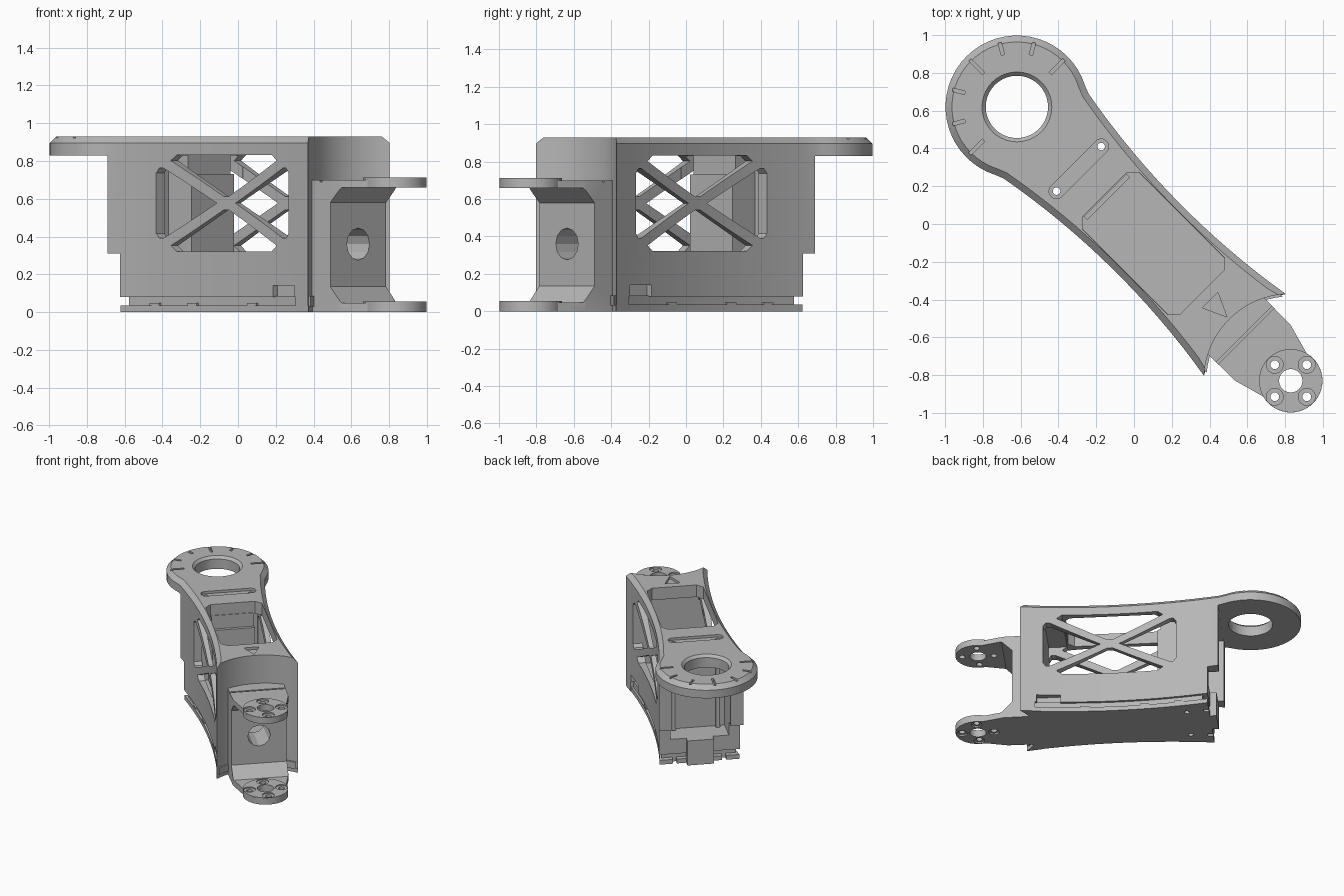
import bpy, bmesh
from math import sin, cos, pi, radians, hypot, atan2

if "Cube" in bpy.data.objects:
    bpy.data.objects.remove(bpy.data.objects["Cube"])

grey = bpy.data.materials.new("plain grey")
grey.use_nodes = True
grey.diffuse_color = (0.47, 0.47, 0.47, 1)
grey.node_tree.nodes["Principled BSDF"].inputs["Base Color"].default_value = (0.47, 0.47, 0.47, 1)

RING_U, RING_R = -0.877, 0.378      # ring centre along the arm and its radius
HORN_U, HORN_R = 1.174, 0.168       # servo horn centre and radius
BACK, TIP = -0.658, 0.83            # ends of the arm walls
parts = []


def prism(name, pts, lo, hi, axis="z", chamfer=None):
    """Extrude a 2D outline along an axis; optionally chamfer chosen top edges."""
    place = {"z": lambda a, b, c: (a, b, c),
             "v": lambda a, b, c: (a, c, b),
             "u": lambda a, b, c: (c, a, b)}[axis]
    bm = bmesh.new()
    low = [bm.verts.new(place(a, b, lo)) for a, b in pts]
    top = [bm.verts.new(place(a, b, hi)) for a, b in pts]
    bm.faces.new(low)
    bm.faces.new(top)
    for i in range(len(pts)):
        j = (i + 1) % len(pts)
        bm.faces.new((low[i], low[j], top[j], top[i]))
    bmesh.ops.recalc_face_normals(bm, faces=bm.faces)
    if chamfer:
        size, rule = chamfer
        edges = [e for e in bm.edges if all(v in top for v in e.verts)
                 and rule((e.verts[0].co + e.verts[1].co) / 2)]
        bmesh.ops.bevel(bm, geom=edges, offset=size, segments=1, affect="EDGES", profile=0.5)
    mesh = bpy.data.meshes.new(name)
    bm.to_mesh(mesh)
    bm.free()
    mesh.materials.append(grey)
    ob = bpy.data.objects.new(name, mesh)
    bpy.context.collection.objects.link(ob)
    return ob


def box(name, u0, u1, v0, v1, z0, z1):
    return prism(name, [(u0, v0), (u1, v0), (u1, v1), (u0, v1)], z0, z1)


def arc(cx, cy, r, a0, a1, n):
    return [(cx + r * cos(a0 + (a1 - a0) * i / n), cy + r * sin(a0 + (a1 - a0) * i / n))
            for i in range(n + 1)]


def disc(cx, cy, r, n=32):
    return arc(cx, cy, r, 0, 2 * pi, n)[:-1]


def combine(ob, other, operation="DIFFERENCE"):
    mod = ob.modifiers.new("shape", "BOOLEAN")
    mod.operation, mod.solver, mod.object = operation, "EXACT", other
    bpy.context.view_layer.objects.active = ob
    bpy.ops.object.modifier_apply(modifier=mod.name)
    bpy.data.objects.remove(other)


def keep(ob):
    parts.append(ob)
    return ob


def half_width(u):
    return 0.248 + 0.115 * (u - 0.12) ** 2


def arm_outline(inset=0.0, back=BACK, ring=False):
    """Waisted sides, hollow front end, and either a flat or a ring-shaped back."""
    n = 16
    us = [back + (TIP - back) * i / n for i in range(n + 1)]
    side = [(u, half_width(u) - inset) for u in us]
    wide, reach = side[-1][1], HORN_U - TIP
    spread = atan2(wide, reach)
    front = arc(HORN_U, 0, hypot(wide, reach), pi + spread, pi - spread, 16)[1:-1]
    pts = [(u, -v) for u, v in side] + front + side[::-1]
    if ring:
        start = atan2(half_width(BACK), BACK - RING_U)
        pts += arc(RING_U, 0, RING_R, start, 2 * pi - start, 36)[1:-1]
    return pts


# Arm body: ring-ended top plate joined to the walls
body = keep(prism("arm_body", arm_outline(ring=True), 0.83, 0.93,
                  chamfer=(0.034, lambda c: c.x < 0 or abs(c.y) > half_width(c.x) - 0.005)))
combine(body, prism("walls", arm_outline(), 0.08, 0.85), "UNION")

# Hollow inside, open back bay and stepped back edge
combine(body, box("cavity", -0.36, 0.66, -0.21, 0.21, 0.25, 0.83))
combine(body, box("bay", -0.9, -0.4, -0.22, 0.22, 0.2, 0.829))
combine(body, box("step", -0.9, -0.58, -0.5, 0.5, -0.1, 0.31))

# Eight-sided opening in the top
a, b, k = 0.365, 0.212, 0.045
combine(body, prism("opening", [(0.145 + x, y) for x, y in (
    (-a, k - b), (k - a, -b), (a - k, -b), (a, k - b),
    (a, b - k), (a - k, b), (k - a, b), (-a, b - k))], 0.6, 1.1))

# Cross-braced side windows
wu, wz = 0.16, 0.577
for s in (-1, 1):
    flat = [(-0.40, 0.225), (-0.36, 0.255), (0.36, 0.255), (0.40, 0.225), (0.02, 0.036), (-0.02, 0.036)]
    tall = [(0.50, -0.16), (0.48, -0.185), (0.45, -0.185), (0.07, 0),
            (0.45, 0.185), (0.48, 0.185), (0.50, 0.16)]
    for tri in (flat, tall):
        combine(body, prism("window", [(wu + s * x, wz + s * z) for x, z in tri], -0.5, 0.5, "v"))

# Ring bore with eased rim
combine(body, prism("bore", disc(RING_U, 0, 0.165, 40), 0.7, 1.1))
bpy.ops.mesh.primitive_cone_add(vertices=40, radius1=0.155, radius2=0.195, depth=0.04,
                                location=(RING_U, 0, 0.92))
combine(body, bpy.context.object)

# Degree marks round the ring
for i in range(7):
    ang = radians(90 + 30 * i)
    inner = 0.25 if i % 3 == 0 else 0.285
    c, s = cos(ang), sin(ang)
    mark = [(RING_U + r * c - t * s, r * s + t * c)
            for r, t in ((inner, -0.009), (0.352, -0.009), (0.352, 0.009), (inner, 0.009))]
    combine(body, prism("mark", mark, 0.9, 1.0))

# Rounded slot and direction arrow sunk in the top
slot = arc(-0.413, 0.167, 0.04, 0, pi, 10) + arc(-0.413, -0.167, 0.04, pi, 2 * pi, 10)
combine(body, prism("slot", slot, 0.91, 1.0))
combine(body, prism("arrow", [(0.57, -0.058), (0.695, 0), (0.57, 0.058)], 0.91, 1.0))
for s in (-1, 1):
    combine(body, prism("screw_hole", disc(-0.413, s * 0.167, 0.02, 16), -0.1, 1.1))
    combine(body, box("side_recess", 0.53, 0.71, s * 0.235, s * 0.5, 0.0, 0.14))
combine(body, prism("cable_hole", disc(0, 0.36, 0.085, 12), 0.6, 1.0, "u"))

# Servo housing inside the arm
keep(box("housing_lower", -0.37, -0.19, -0.16, 0.16, 0.24, 0.73))
keep(box("housing_upper", -0.37, -0.215, -0.16, 0.16, 0.72, 0.84))

# Snap-on base cover with clips
cover = keep(prism("base_cover", arm_outline(0.004, -0.58), 0.0, 0.035))
rim = keep(prism("base_rim", arm_outline(0.02, -0.54), 0.03, 0.085))
for ob in (cover, rim):
    for s in (-1, 1):
        combine(ob, prism("screw_hole", disc(-0.413, s * 0.167, 0.02, 16), -0.1, 0.2))
for s in (-1, 1):
    combine(cover, box("clip_gap", -0.7, -0.54, s * 0.17, s * 0.2, -0.1, 0.2))
    for u in (-0.36, -0.1, 0.35):
        w = half_width(u)
        keep(box("cover_clip", u - 0.035, u + 0.035, s * (w - 0.05), s * (w - 0.008), 0.02, 0.048))
    # Full-height front corners of the walls
    corner = [(0.72, s * 0.2), (0.75, s * 0.2), (TIP, s * half_width(TIP)),
              (0.72, s * half_width(0.72))]
    keep(prism("front_corner", corner, 0.0, 0.085))
keep(box("back_tab", -0.63, -0.56, -0.1, 0.1, 0.0, 0.2))

# Front bracket: C-shaped side profile trimmed to the plate outline
profile = [(0.69, 0), (1.4, 0), (1.4, 0.048), (0.98, 0.048), (0.9, 0.135), (0.9, 0.58),
           (0.98, 0.66), (1.4, 0.66), (1.4, 0.7), (0.69, 0.7)]
bracket = keep(prism("front_bracket", profile, -0.3, 0.3, "v"))
turn = radians(105)
plate = ([(0.69, -0.212), (0.965, -0.208)] + arc(HORN_U, 0, HORN_R, -turn, turn, 28)
         + [(0.965, 0.208), (0.69, 0.212)])
combine(bracket, prism("plate_trim", plate, -0.1, 1.0), "INTERSECT")
combine(bracket, prism("cable_hole", disc(0, 0.36, 0.085, 12), 0.6, 1.0, "u"))
combine(bracket, box("groove", 0.825, 0.84, -0.3, 0.3, 0.69, 0.8))

# Raised horn discs with four screw lugs and a centre hole
lugs = [(HORN_U + 0.12 * cos(i * pi / 2), 0.12 * sin(i * pi / 2)) for i in range(4)]
top_horn = keep(prism("upper_horn", disc(HORN_U, 0, HORN_R, 40), 0.695, 0.712))
low_horn = keep(prism("lower_horn", disc(HORN_U, 0, HORN_R, 40), 0.04, 0.056))
for ob in (top_horn, low_horn):
    for x, y in lugs:
        combine(ob, prism("lug", disc(x, y, 0.045, 20), -0.1, 1.0))
for ob in (top_horn, low_horn, bracket):
    combine(ob, prism("centre_hole", disc(HORN_U, 0, 0.062, 24), -0.1, 1.0))
for x, y in lugs:
    combine(bracket, prism("lug", disc(x, y, 0.04, 20), -0.1, 0.012))
    combine(bracket, prism("screw_hole", disc(x, y, 0.023, 16), -0.1, 1.0))

# Turn the whole arm onto its diagonal and shade it
bpy.ops.object.select_all(action="DESELECT")
for ob in parts:
    ob.rotation_euler.z = -pi / 4
    ob.select_set(True)
bpy.context.view_layer.objects.active = body
bpy.ops.object.shade_smooth_by_angle(angle=radians(25))
